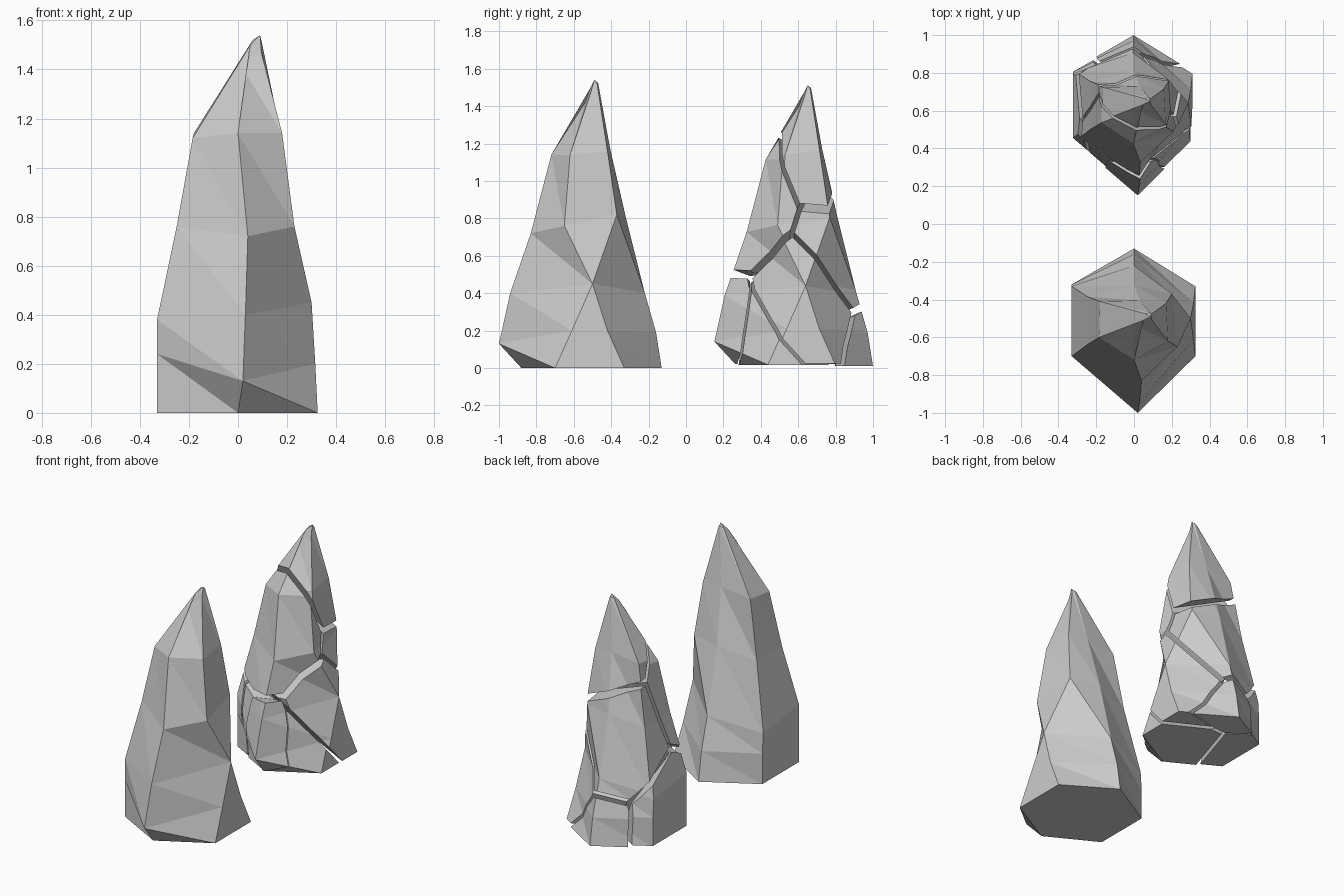
import bpy, bmesh
from mathutils import Vector

if "Cube" in bpy.data.objects:
    bpy.data.objects.remove(bpy.data.objects["Cube"])

# Rings of six points each: front, right-front, right-back, back, left-back, left-front
RINGS = [
    [(0, -.88, 0), (.325, -.70, 0), (.325, -.33, 0), (0, -.13, 0), (-.33, -.32, 0), (-.33, -.70, 0)],
    [(.02, -1, .13), (.315, -.61, .2), (.315, -.42, .2), (0, -.16, .19), (-.33, -.32, .2), (-.33, -.70, .24)],
    [(.03, -.94, .40), (.30, -.50, .45), (.30, -.50, .45), (0, -.22, .40), (-.33, -.33, .33), (-.33, -.70, .38)],
    [(.04, -.83, .72), (.23, -.65, .76), (.20, -.37, .82), (0, -.325, .82), (-.245, -.385, .76), (-.25, -.64, .76)],
    [(0, -.72, 1.14), (.18, -.62, 1.14), (.17, -.42, 1.16), (.03, -.405, 1.17), (-.18, -.41, 1.14), (-.185, -.60, 1.12)],
    [(.01, -.54, 1.42), (.095, -.51, 1.47), (.095, -.475, 1.52), (.085, -.47, 1.525), (.06, -.475, 1.52), (.05, -.51, 1.50)],
]
APEX = (.09, -.49, 1.54)
SHIFT = Vector((0, 1.14, 0))      # where the shattered copy stands
PIECE_SCALE = .92                 # shrink of each shard, opens the cracks

# One seed per shard
SEEDS = {
    "top_shard": (.25, .96, 1.11),
    "front_upper_shard": (-.03, .24, .79),
    "back_middle_shard": (.02, .90, .59),
    "right_lower_shard": (.12, .62, .33),
    "right_base_shard": (.03, .45, .17),
    "front_base_shard": (.05, .157, .215),
    "back_base_shard": (0, 1.15, .13),
    "left_base_shard": (-.38, .58, .10),
}


def spire_bmesh():
    """Faceted rock spire from the rings"""
    bm = bmesh.new()
    rows = [[bm.verts.new(p) for p in ring] for ring in RINGS]
    tip = bm.verts.new(APEX)
    bm.faces.new(rows[0][::-1])
    for low, high in zip(rows, rows[1:]):
        for i in range(6):
            j = (i + 1) % 6
            bm.faces.new((low[i], low[j], high[i]))
            bm.faces.new((low[j], high[j], high[i]))
    for i in range(6):
        bm.faces.new((rows[-1][i], rows[-1][(i + 1) % 6], tip))
    bmesh.ops.remove_doubles(bm, verts=bm.verts[:], dist=.001)
    bmesh.ops.recalc_face_normals(bm, faces=bm.faces[:])
    return bm


def add_object(name, bm, location=(0, 0, 0)):
    mesh = bpy.data.meshes.new(name)
    bm.to_mesh(mesh)
    bm.free()
    obj = bpy.data.objects.new(name, mesh)
    obj.location = location
    bpy.context.collection.objects.link(obj)
    return obj


def cut(bm, point, normal):
    """Remove everything beyond the plane and close the cut"""
    bmesh.ops.bisect_plane(bm, geom=bm.verts[:] + bm.edges[:] + bm.faces[:], dist=1e-5,
                           plane_co=point, plane_no=normal, clear_outer=True)
    rim = [e for e in bm.edges if e.is_boundary]
    if rim:
        bmesh.ops.holes_fill(bm, edges=rim, sides=0)


# Whole spire
add_object("whole_spire", spire_bmesh())

# Shattered spire: cells around the seeds, each shrunk about its own middle
for name, seed in SEEDS.items():
    bm = spire_bmesh()
    bmesh.ops.translate(bm, verts=bm.verts[:], vec=SHIFT)
    here = Vector(seed)
    for other in SEEDS.values():
        there = Vector(other)
        if other != seed and bm.verts:
            cut(bm, (here + there) / 2, (there - here).normalized())
    if not bm.verts:
        bm.free()
        continue
    bmesh.ops.recalc_face_normals(bm, faces=bm.faces[:])
    centre = sum((v.co for v in bm.verts), Vector()) / len(bm.verts)
    for v in bm.verts:
        v.co = (v.co - centre) * PIECE_SCALE
    add_object(name, bm, centre)
